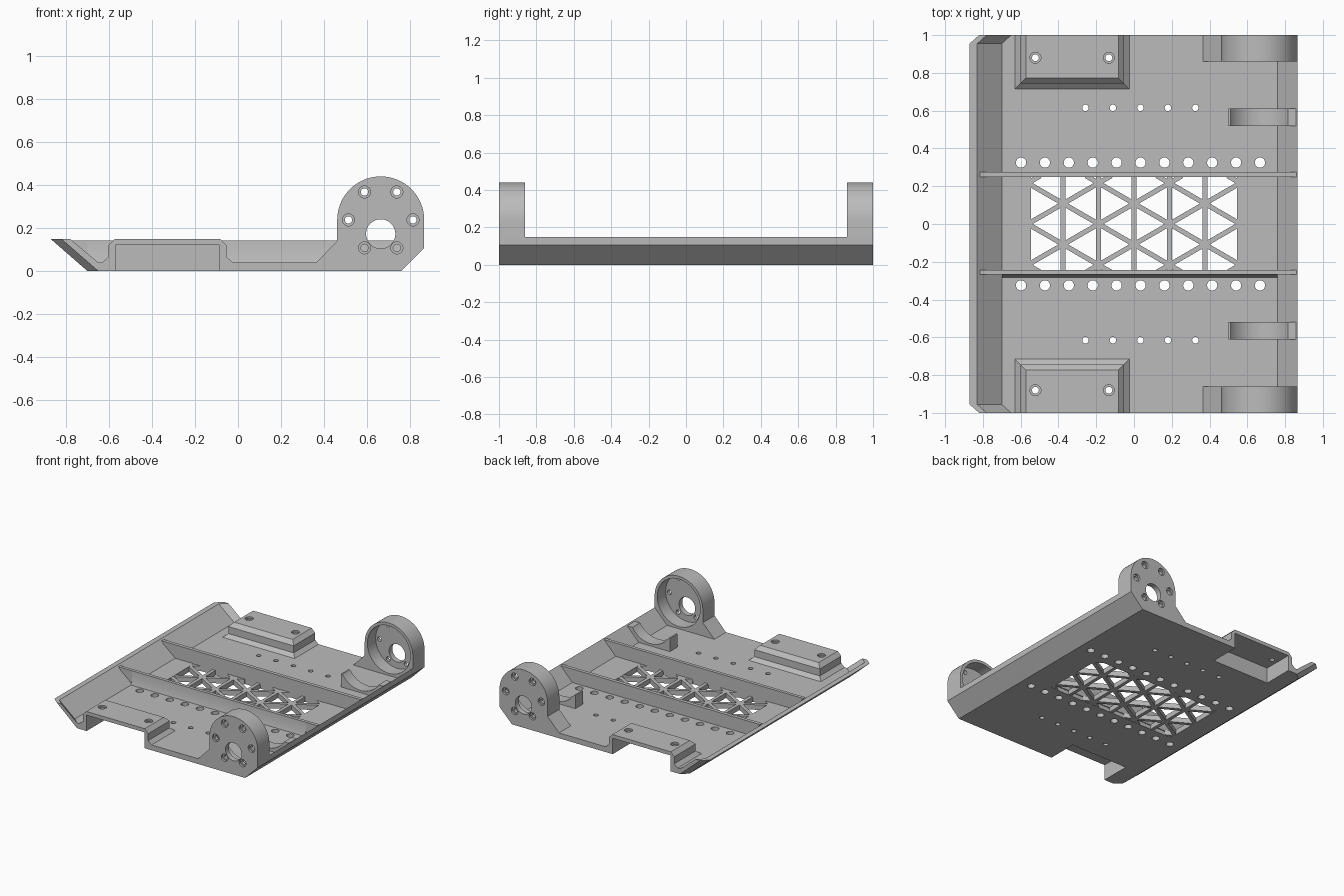
import bpy, bmesh, math
from mathutils import Matrix, Vector

old = bpy.data.objects.get("Cube")
if old:
    bpy.data.objects.remove(old)

grey = bpy.data.materials.new("light grey")
grey.use_nodes = True
grey.diffuse_color = (0.5, 0.5, 0.5, 1)
grey.node_tree.nodes["Principled BSDF"].inputs["Base Color"].default_value = (0.5, 0.5, 0.5, 1)

FLOOR, TOP = 0.04, 0.148
HUB_X, HUB_Z, HUB_R, BORE_R = 0.663, 0.237, 0.202, 0.18


def finish(name, bm):
    bmesh.ops.recalc_face_normals(bm, faces=bm.faces)
    mesh = bpy.data.meshes.new(name)
    bm.to_mesh(mesh)
    bm.free()
    mesh.materials.append(grey)
    obj = bpy.data.objects.new(name, mesh)
    bpy.context.collection.objects.link(obj)
    return obj


def loft(name, rings):
    """Closed solid through a list of matching point rings."""
    bm = bmesh.new()
    vs = [[bm.verts.new(p) for p in ring] for ring in rings]
    n = len(vs[0])
    for a, b in zip(vs, vs[1:]):
        for i in range(n):
            j = (i + 1) % n
            bm.faces.new((a[i], a[j], b[j], b[i]))
    bm.faces.new(vs[0][::-1])
    bm.faces.new(vs[-1])
    return finish(name, bm)


def prism(name, profile, y0, y1):
    return loft(name, [[(x, y, z) for x, z in profile] for y in (y0, y1)])


def box(name, lo, hi):
    return prism(name, [(lo[0], lo[2]), (hi[0], lo[2]), (hi[0], hi[2]), (lo[0], hi[2])], lo[1], hi[1])


def drills(points, radius, depth, axis="Z", sides=32):
    """Separate cylinders in one cutter object."""
    bm = bmesh.new()
    turn = Matrix.Rotation(math.pi / 2, 4, "X") if axis == "Y" else Matrix()
    for p in points:
        bmesh.ops.create_cone(bm, cap_ends=True, segments=sides, radius1=radius, radius2=radius,
                              depth=depth, matrix=Matrix.Translation(p) @ turn)
    return finish("cutter", bm)


def cut(target, *cutters):
    bpy.context.view_layer.objects.active = target
    for c in cutters:
        c.hide_render = True
        mod = target.modifiers.new("cut", "BOOLEAN")
        mod.operation, mod.solver, mod.object = "DIFFERENCE", "EXACT", c
        bpy.ops.object.modifier_apply(modifier=mod.name)
        bpy.data.objects.remove(c)


def arc(radius, start, end, steps):
    return [(HUB_X + radius * math.cos(start + (end - start) * i / steps),
             HUB_Z + radius * math.sin(start + (end - start) * i / steps)) for i in range(steps + 1)]


def pocket(s):
    y0, y1 = sorted((s * 0.77, s * 1.1))
    return box("cutter", (-0.57, y0, -0.1), (-0.085, y1, 0.12))


parts = []

# Tray: floor, raked nose wall with clipped corners, sloped tail wall
section = [(-0.87, TOP), (-0.70, 0), (0.76, 0), (0.865, 0.105), (0.865, TOP),
           (0.76, FLOOR), (-0.70, FLOOR), (-0.83, TOP)]
rings = [[(x + (shift if x < 0 else 0), y, z) for x, z in section]
         for y, shift in ((-1, 0.05), (-0.955, 0), (0.955, 0), (1, 0.05))]
tray = loft("tray", rings)
big = [(-0.598 + 0.1265 * i, s * 0.325, 0) for i in range(11) for s in (-1, 1)]
small = [(-0.257 + 0.1455 * i, s * 0.615, 0) for i in range(5) for s in (-1, 1)]
cut(tray, box("cutter", (-0.545, -0.25, -0.1), (0.545, 0.25, 0.1)),
    drills(big, 0.027, 0.3), drills(small, 0.017, 0.3, sides=24), pocket(-1), pocket(1))
parts.append(tray)

# Triangular lattice in the floor window
W, H, BAR, COL = 0.555, 0.255, 0.026, 0.1875
PITCH = COL * 2 / math.sqrt(3)


def bar(a, b):
    a, b = Vector(a), Vector(b)
    d = (b - a).normalized() * BAR / 2
    side = Vector((-d.y, d.x))
    corners = (a - side, b - side, b + side, a + side)
    parts.append(loft("lattice_bar", [[(p.x, p.y, z) for p in corners] for z in (0.001, FLOOR - 0.001)]))


for i in range(-2, 3):
    bar((i * COL, -H), (i * COL, H))
slope = math.tan(math.pi / 6)
for m in (-slope, slope):
    for k in range(-4, 4):
        c = (k + 0.5) * PITCH
        xs = sorted(((-H - c) / m, (H - c) / m))
        x0, x1 = max(xs[0], -W), min(xs[1], W)
        if x1 - x0 > 0.03:
            bar((x0, m * x0 + c), (x1, m * x1 + c))

# Long ribs either side of the lattice
rib = [(-0.815, 0.142), (-0.72, 0.03), (0.77, 0.03), (0.864, 0.142)]
parts.append(prism("back_rib", rib, 0.248, 0.275))
parts.append(prism("front_rib", rib, -0.268, -0.243))
parts.append(loft("front_rib_flare", [[(x, -0.26, 0.03), (x, -0.26, 0.14), (x, -0.268, 0.14),
                                       (x, -0.272, 0.08), (x, -0.283, FLOOR)] for x in (-0.70, 0.76)]))

bolts = [(HUB_X + 0.15 * math.cos(math.pi * i / 3), HUB_Z + 0.15 * math.sin(math.pi * i / 3))
         for i in range(6)]

for s, side in ((-1, "front"), (1, "back")):
    # Hollow side block with chamfered top and flared foot
    levels = [(0, 0.02), (0, FLOOR), (0.028, 0.065), (0.028, 0.118), (0.057, TOP)]
    rings = [[(-0.63 + d, s * (0.715 + d), z), (-0.025 - d, s * (0.715 + d), z),
              (-0.025 - d, s, z), (-0.63 + d, s, z)] for d, z in levels]
    block = loft(side + "_side_block", rings)
    screws = [(x, s * 0.88, TOP) for x in (-0.522, -0.133)]
    cut(block, pocket(s), drills(screws, 0.018, 0.2), drills(screws, 0.029, 0.024))
    parts.append(block)

    # Round motor mount: cup open inward, drilled outer plate
    profile = [(0.355, 0.03), (0.365, FLOOR), (0.461, 0.14)]
    profile += arc(HUB_R, math.pi, 0, 48) + [(0.865, 0.105), (0.79, 0.03)]
    mount = prism(side + "_motor_mount", profile, s * 0.86, s)
    cut(mount, drills([(HUB_X, s * 0.86, HUB_Z)], BORE_R, 0.2, "Y", 64),
        drills([(HUB_X, s, 0.172)], 0.068, 0.2, "Y", 48),
        drills([(x, s, z) for x, z in bolts], 0.017, 0.2, "Y", 24),
        drills([(x, s, z) for x, z in bolts], 0.028, 0.03, "Y", 24))
    parts.append(mount)

    # Concave motor cradle
    a = math.asin((HUB_Z - 0.14) / BORE_R)
    cradle = [(0.5, 0.03), (0.5, 0.14)] + arc(BORE_R, math.pi + a, 2 * math.pi - a, 24)
    cradle += [(0.86, 0.14), (0.77, 0.03)]
    parts.append(prism(side + "_motor_cradle", cradle, s * 0.52, s * 0.612))

# Smooth the round surfaces, keep hard edges crisp
bpy.ops.object.select_all(action="DESELECT")
for p in parts:
    p.select_set(True)
bpy.context.view_layer.objects.active = tray
bpy.ops.object.shade_smooth_by_angle(angle=math.radians(25))
